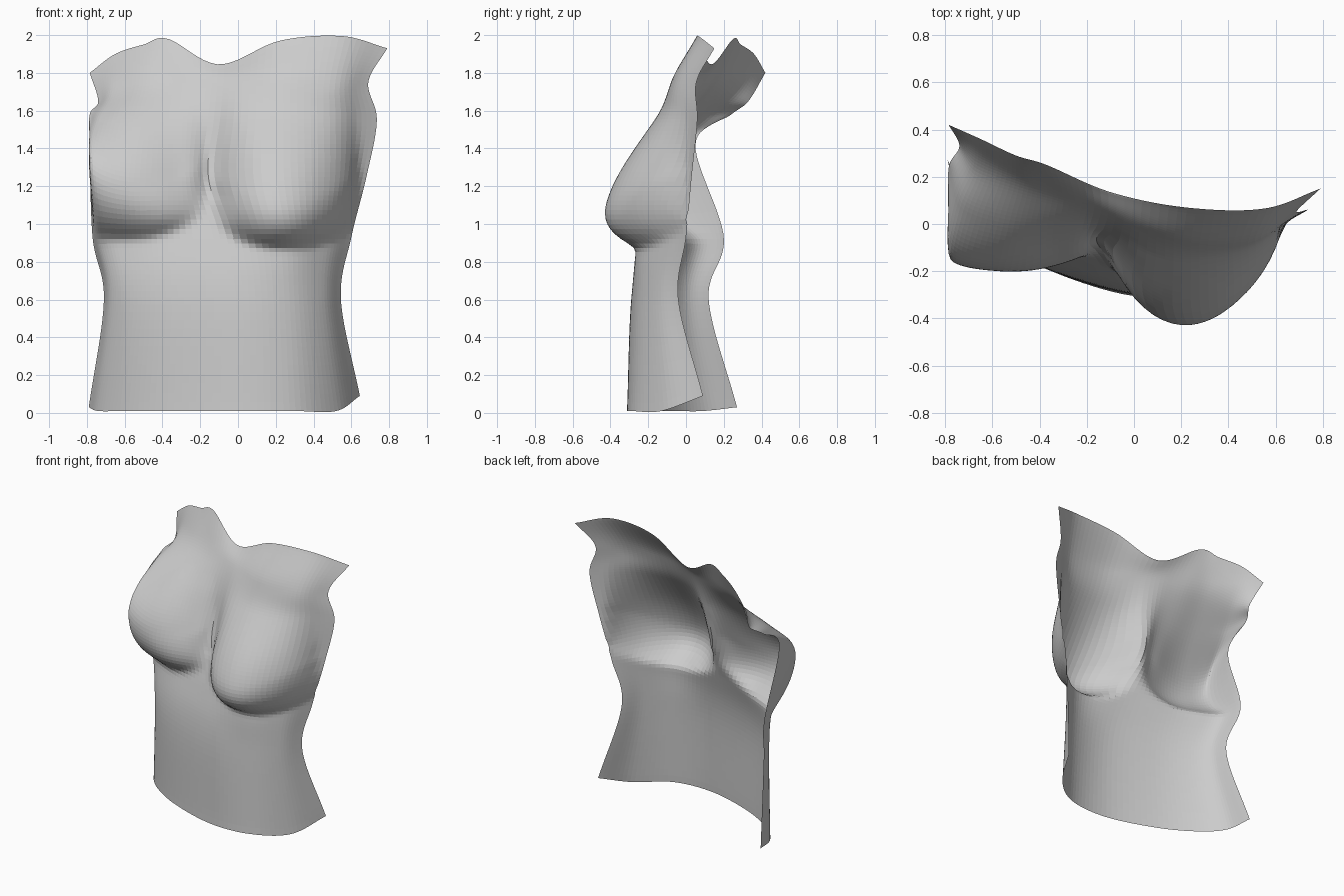
import bpy, bmesh
from mathutils import Vector

if "Cube" in bpy.data.objects:
    bpy.data.objects.remove(bpy.data.objects["Cube"])

# Chest-wall cross-sections: heights (the last one repeats) and (x, y) points
SECTIONS = [
    ((.03, .01),
     [(-.79, .27), (-.74, .09), (-.6, -.06), (-.35, -.2), (0, -.305), (.3, -.285), (.52, -.13), (.645, .09)]),
    ((.6,),
     [(-.71, .12), (-.67, 0), (-.55, -.1), (-.33, -.2), (0, -.285), (.27, -.27), (.45, -.17), (.545, -.04)]),
    ((.93,),
     [(-.77, .2), (-.73, .06), (-.58, -.03), (-.35, -.12), (-.05, -.21), (.25, -.25), (.47, -.14), (.6, 0)]),
    ((1.42, 1.32, 1.25),
     [(-.785, .05), (-.775, .03), (-.6, .02), (-.35, .01), (-.15, -.07), (.2, -.13), (.5, -.07), (.68, .03)]),
    ((1.58, 1.55),
     [(-.785, .24), (-.73, .14), (-.55, .08), (-.35, .05), (-.12, -.02), (.2, -.1), (.5, -.06), (.735, .06)]),
    ((1.65, 1.7, 1.75),
     [(-.74, .33), (-.66, .25), (-.5, .18), (-.33, .13), (-.1, .05), (.2, -.07), (.5, -.06), (.69, .055)]),
    ((1.8, 1.9, 1.95, 1.98, 1.845, 1.97, 1.995, 1.93),
     [(-.785, .42), (-.65, .36), (-.5, .29), (-.37, .25), (-.1, .135), (.22, .07), (.55, .065), (.79, .15)]),
]
COLS, ROWS = 60, 76


def spline(points, t):
    """Catmull-Rom curve through evenly spaced points, t in 0..1."""
    n = len(points) - 1
    i = min(int(t * n), n - 1)
    f = t * n - i
    b, c = points[i], points[i + 1]
    a = points[i - 1] if i else b * 2 - c
    d = points[i + 2] if i + 2 <= n else c * 2 - b
    return .5 * (2 * b + (c - a) * f + (2 * a - 5 * b + 4 * c - d) * f * f
                 + (3 * b - a - 3 * c + d) * f ** 3)


def fullness(h):
    """Breast depth above its fold: quick round rise, long slope to the chest."""
    if h <= 0 or h >= .86:
        return 0
    if h < .3:
        return .243 * (1 - (1 - h / .3) ** 2.5) ** .8
    s = (h - .3) / .56
    return .243 * (1 - s * s * (3 - 2 * s))


def breast(x, z, centre, inner, outer, fold, size, softness):
    """Forward bulge; the sides soften towards the upper chest."""
    width = inner if (x > centre) == (centre < 0) else outer
    t = abs(x - centre) / width
    if t >= 1:
        return 0
    h = z - fold - .13 * t ** 2.5
    return size * fullness(h) * (1 - t ** 2.4) ** (softness + 2 * max(0, h - .25))


sections = []
for heights, pts in SECTIONS:
    zs = list(heights) + [heights[-1]] * (len(pts) - len(heights))
    sections.append([Vector((x, y, z)) for (x, y), z in zip(pts, zs)])
sections[0][-1].z = .09  # hem rises at one hip

# Open torso shell with both breasts pushed forward
bm = bmesh.new()
grid = []
for c in range(COLS + 1):
    u = c / COLS
    column = [spline(s, u) for s in sections]
    side = min(1, u / .14)
    side = side * side * (3 - 2 * side)
    verts = []
    for r in range(ROWS + 1):
        p = spline(column, r / ROWS)
        right = breast(p.x, p.z, .24, .34, .39, .88, 1.02, .6)
        left = breast(p.x, p.z, -.6, .43, .45, .93, .86, .8) * side
        p.y -= max(right, left)
        verts.append(bm.verts.new(p))
    grid.append(verts)
for a, b in zip(grid, grid[1:]):
    for r in range(ROWS):
        bm.faces.new((a[r], b[r], b[r + 1], a[r + 1]))

# Relax the interior so folds and cleavage blend into the chest
inside = [v for v in bm.verts if not v.is_boundary]
for _ in range(3):
    bmesh.ops.smooth_vert(bm, verts=inside, factor=.5,
                          use_axis_x=True, use_axis_y=True, use_axis_z=True)

mesh = bpy.data.meshes.new("torso_front")
bm.to_mesh(mesh)
bm.free()
torso = bpy.data.objects.new("torso_front", mesh)
bpy.context.collection.objects.link(torso)
